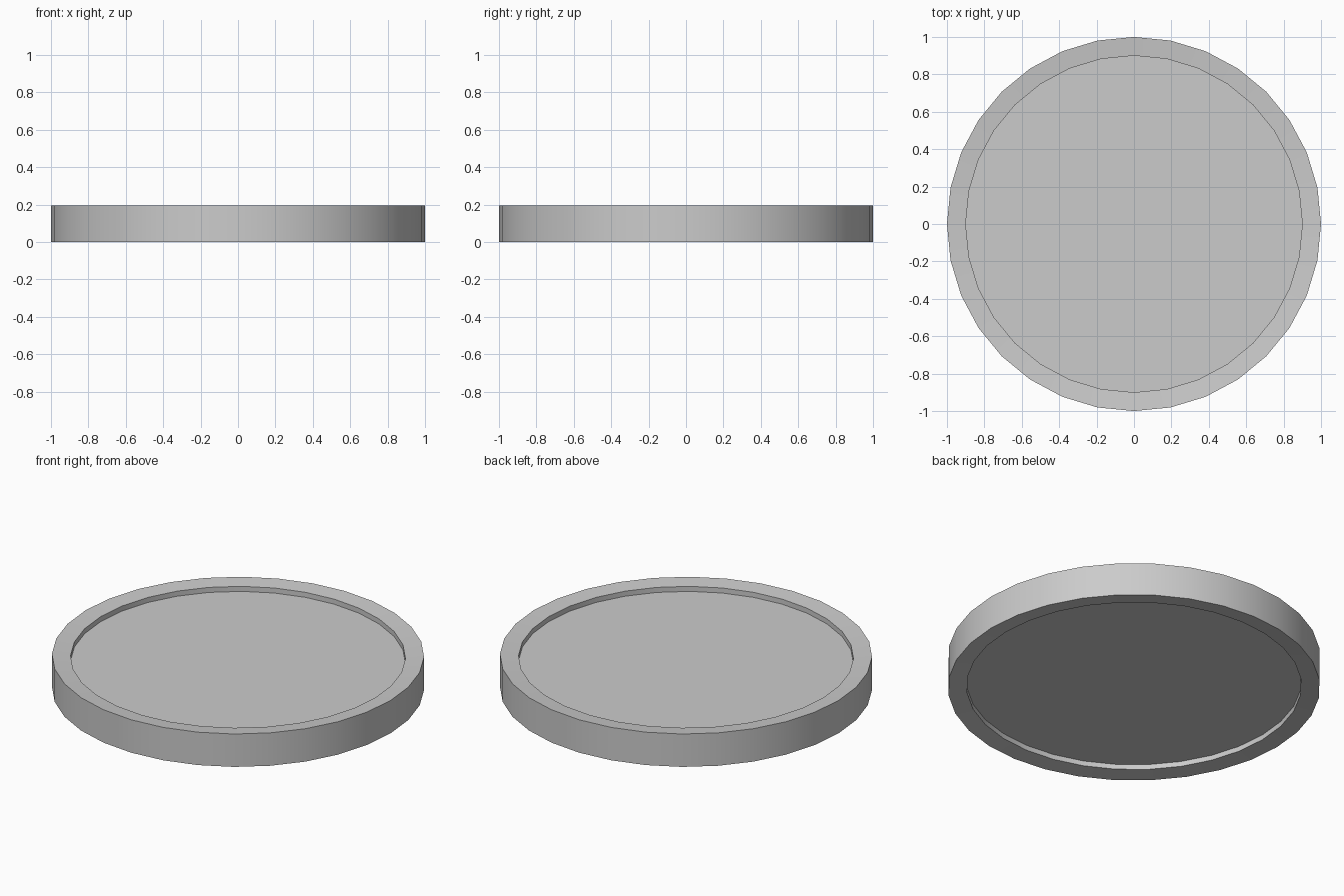
import bpy, bmesh, math

if "Cube" in bpy.data.objects:
    bpy.data.objects.remove(bpy.data.objects["Cube"])

SIDES = 32
HEIGHT = 0.195
RIM_DROP = 0.01    # rim slopes slightly inwards
RECESS = 0.03      # depth of the recessed faces

# half profile (radius, z) from bottom panel, round the rim, to top panel
lower = [(0.9, RIM_DROP + RECESS), (0.9, RIM_DROP), (1.0, 0.0)]
profile = lower + [(r, HEIGHT - z) for r, z in reversed(lower)]

bm = bmesh.new()
rings = []
for r, z in profile:
    rings.append([bm.verts.new((r * math.cos(2 * math.pi * i / SIDES),
                                r * math.sin(2 * math.pi * i / SIDES), z))
                  for i in range(SIDES)])

# walls and sloped rims
for a, b in zip(rings, rings[1:]):
    for i in range(SIDES):
        j = (i + 1) % SIDES
        bm.faces.new((a[i], a[j], b[j], b[i]))

# recessed bottom and top panels
bm.faces.new(list(reversed(rings[0])))
bm.faces.new(rings[-1])

mesh = bpy.data.meshes.new("disc")
bm.to_mesh(mesh)
bm.free()
disc = bpy.data.objects.new("disc", mesh)
bpy.context.collection.objects.link(disc)

# smooth round the sides, sharp at the rim edges
bpy.context.view_layer.objects.active = disc
disc.select_set(True)
bpy.ops.object.shade_smooth_by_angle(angle=math.radians(30))
